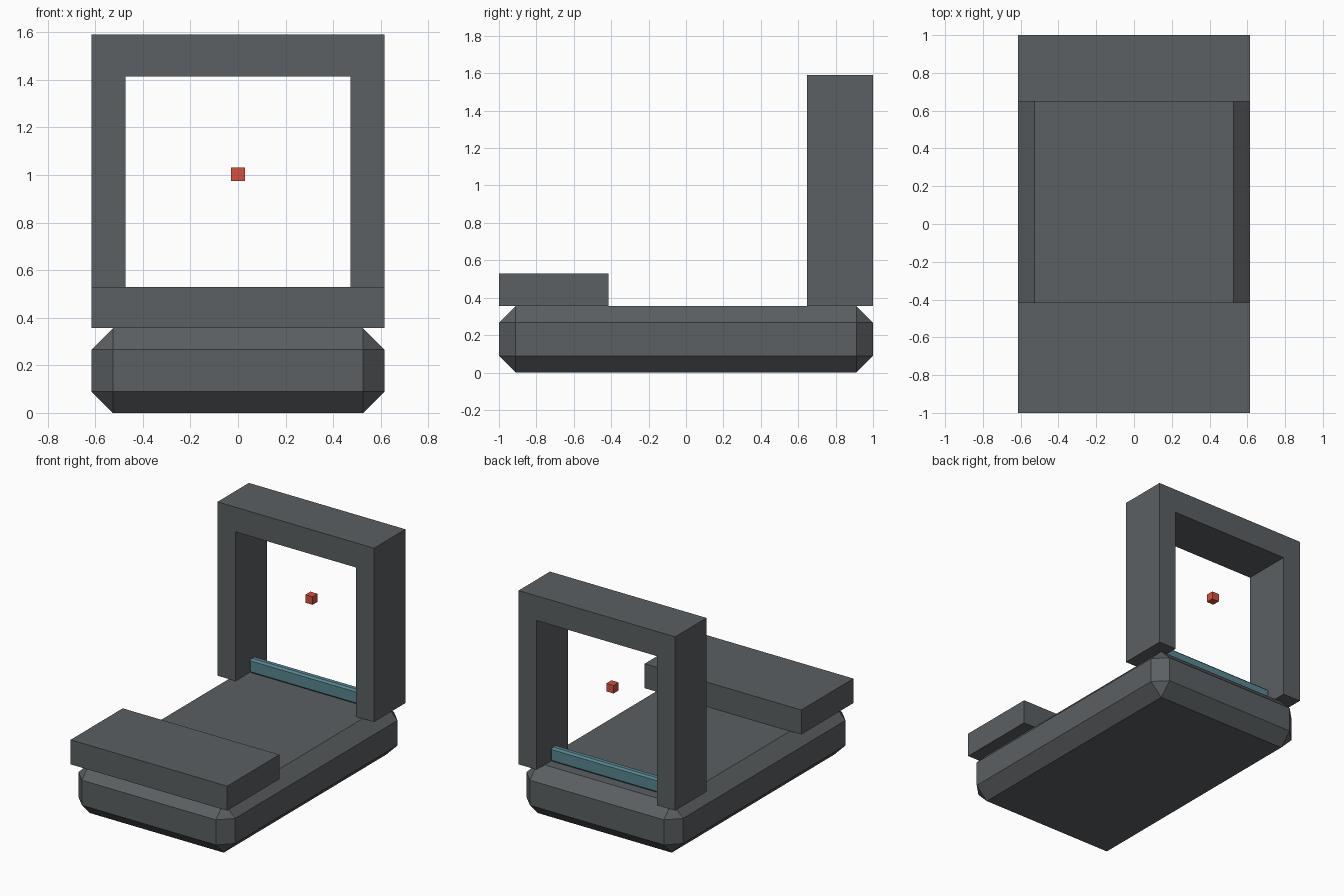
import bpy, bmesh

if "Cube" in bpy.data.objects:
    bpy.data.objects.remove(bpy.data.objects["Cube"])


def material(name, rgb):
    m = bpy.data.materials.new(name)
    m.diffuse_color = (*rgb, 1.0)
    m.use_nodes = True
    m.node_tree.nodes["Principled BSDF"].inputs["Base Color"].default_value = m.diffuse_color
    return m


GREY = material("dark grey", (0.105, 0.116, 0.122))
TEAL = material("muted teal", (0.098, 0.235, 0.28))
RED = material("red", (0.66, 0.082, 0.05))


def finish(name, bm, mat):
    bmesh.ops.recalc_face_normals(bm, faces=bm.faces)
    mesh = bpy.data.meshes.new(name)
    bm.to_mesh(mesh)
    bm.free()
    mesh.materials.append(mat)
    obj = bpy.data.objects.new(name, mesh)
    bpy.context.collection.objects.link(obj)
    return obj


def box(name, lo, hi, mat, bevel=0.0):
    """Box between two corners, with optional flat chamfers on every edge."""
    bm = bmesh.new()
    bmesh.ops.create_cube(bm, size=1)
    for v in bm.verts:
        v.co = [(a + b) / 2 + c * (b - a) for a, b, c in zip(lo, hi, v.co)]
    if bevel:
        bmesh.ops.bevel(bm, geom=bm.edges[:], offset=bevel, segments=1,
                        affect='EDGES', profile=0.5)
    return finish(name, bm, mat)


W = 0.615        # half width
INNER = 0.473    # half width of the gate opening
DECK = 0.356     # top of the base

# Chamfered base slab
box("base", (-W, -1, 0), (W, 1, DECK), GREY, 0.089)

# Block across the front
box("front_block", (-W, -1, DECK), (W, -0.415, 0.53), GREY)

# Gate at the back: upside-down U profile pushed through its depth
bm = bmesh.new()
profile = [(-W, DECK), (-W, 1.59), (W, 1.59), (W, DECK),
           (INNER, DECK), (INNER, 1.415), (-INNER, 1.415), (-INNER, DECK)]
face = bm.faces.new([bm.verts.new((x, 0.648, z)) for x, z in profile])
push = bmesh.ops.extrude_face_region(bm, geom=[face])
bmesh.ops.translate(bm, vec=(0, 0.352, 0),
                    verts=[g for g in push["geom"] if isinstance(g, bmesh.types.BMVert)])
finish("gate", bm, GREY)

# Chamfered sill bar between the gate legs
box("sill_bar", (-INNER, 0.797, DECK), (INNER, 0.851, 0.459), TEAL, 0.013)

# Small cube floating in the gate opening
S, Y, Z = 0.0285, 0.824, 1.003
box("marker_cube", (-S, Y - S, Z - S), (S, Y + S, Z + S), RED)
